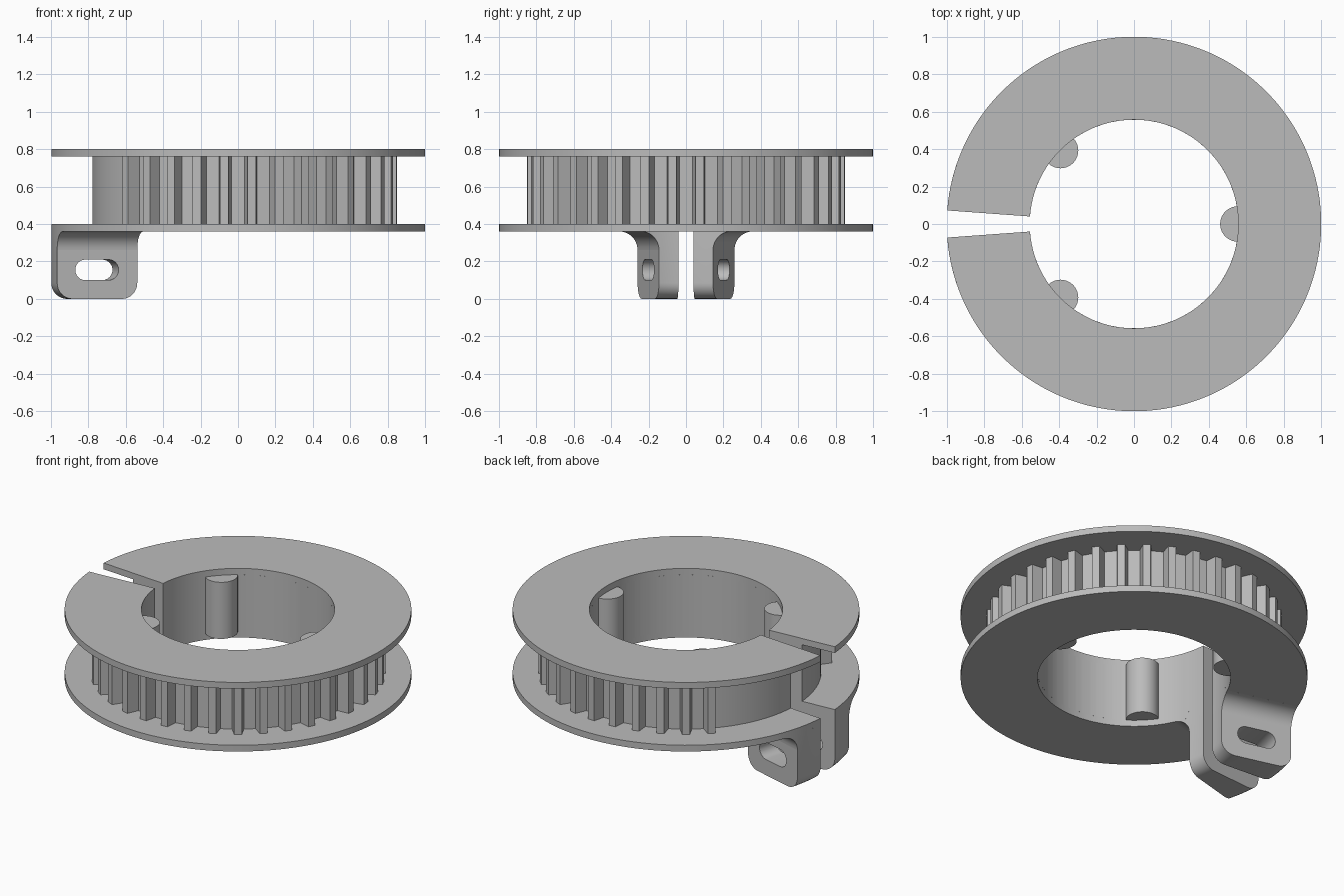
import bpy, bmesh
from math import sin, cos, pi, radians, sqrt

cube = bpy.data.objects.get("Cube")
if cube:
    bpy.data.objects.remove(cube, do_unlink=True)

BORE, RIM, ROOT, TIP = 0.557, 1.0, 0.78, 0.852
SLOT = 4.15          # half angle of the clamp gap, degrees
LUG = 15             # angle of the outer lug face, degrees
FILLET, ROUND = 0.1, 0.085

grey = bpy.data.materials.new("grey_metal")
grey.use_nodes = True
grey.diffuse_color = (0.5, 0.5, 0.5, 1)
grey.node_tree.nodes["Principled BSDF"].inputs["Base Color"].default_value = (0.5, 0.5, 0.5, 1)


def loft(name, stacks):
    """Skin each list of equal-length closed sections and cap its ends."""
    bm = bmesh.new()
    for sections in stacks:
        rings = [[bm.verts.new(p) for p in s] for s in sections]
        for a, b in zip(rings, rings[1:]):
            for i in range(len(a)):
                j = (i + 1) % len(a)
                bm.faces.new((a[i], a[j], b[j], b[i]))
        bm.faces.new(rings[0])
        bm.faces.new(rings[-1][::-1])
    bmesh.ops.recalc_face_normals(bm, faces=bm.faces)
    mesh = bpy.data.meshes.new(name)
    bm.to_mesh(mesh)
    bm.free()
    mesh.materials.append(grey)
    obj = bpy.data.objects.new(name, mesh)
    bpy.context.collection.objects.link(obj)
    return obj


def smooth(obj, angle=25):
    bpy.ops.object.select_all(action='DESELECT')
    bpy.context.view_layer.objects.active = obj
    obj.select_set(True)
    bpy.ops.object.shade_smooth_by_angle(angle=radians(angle))


def split_ring(name, outline, z0, z1):
    """Open ring from (angle, outer radius) pairs."""
    sections = []
    for deg, r in outline:
        c, s = cos(radians(deg)), sin(radians(deg))
        sections.append([(BORE * c, BORE * s, z0), (r * c, r * s, z0),
                         (r * c, r * s, z1), (BORE * c, BORE * s, z1)])
    return loft(name, [sections])


def arc(a, b, steps, r):
    return [(a + (b - a) * i / steps, r) for i in range(steps + 1)]


# Two flanges with the clamp gap on the -x side
end = 180 - SLOT
for name, z in (("lower_flange", 0.36), ("upper_flange", 0.76)):
    smooth(split_ring(name, arc(-end, end, 144, RIM), z, z + 0.04))

# Toothed hub, plain near the gap
teeth = []
for mid in range(-135, 136, 10):
    teeth += [(mid - 2.5, ROOT), (mid - 1.5, TIP), (mid + 1.5, TIP), (mid + 2.5, ROOT)]
hub = arc(-end, -139, 12, ROOT) + teeth + arc(139, end, 12, ROOT)
smooth(split_ring("toothed_hub", hub, 0.4, 0.76), 20)

# Half-round keys inside the bore
for name, deg in (("left_key", 0), ("back_key", 135), ("front_key", 225)):
    a = radians(deg)
    plan = [(0.57, -0.095)] + [(0.555 - 0.095 * sin(pi * i / 16), -0.095 * cos(pi * i / 16))
                               for i in range(17)] + [(0.57, 0.095)]
    smooth(loft(name, [[[(x * cos(a) - y * sin(a), x * sin(a) + y * cos(a), z)
                         for x, y in plan] for z in (0.4, 0.76)]]))

# Clamp lugs: u runs outward along the lug face, s sideways from it
lug_angle = radians(180 - LUG)


def place(u, s, z):
    c, n = cos(lug_angle), sin(lug_angle)
    return (u * c + s * n, u * n - s * c, z)


profile = [(BORE, 0.36)]
for i in range(9):
    t = pi / 2 * i / 8
    profile.append((BORE + ROUND * (1 - cos(t)), ROUND * (1 - sin(t))))
for i in range(9):
    t = pi / 2 * i / 8
    profile.append((RIM - ROUND * (1 - sin(t)), ROUND * (1 - cos(t))))
profile.append((RIM, 0.36))
body = []
for i in range(7):
    phi = radians((LUG - SLOT) * i / 6)
    body.append([place(r * cos(phi), -r * sin(phi), z) for r, z in profile])
lugs = loft("clamp_lugs", [body])

# Slotted bolt hole, square to the lug face
hole = []
for mid, start in ((0.845, -pi / 2), (0.715, pi / 2)):
    for i in range(13):
        t = start + pi * i / 12
        hole.append((mid + 0.055 * cos(t), 0.155 + 0.055 * sin(t)))
cutter = loft("hole_cutter", [[[place(u, s, z) for u, z in hole] for s in (-0.3, 0.1)]])
cutter.hide_render = True
cut = lugs.modifiers.new("hole", 'BOOLEAN')
cut.operation, cut.solver, cut.object = 'DIFFERENCE', 'EXACT', cutter
bpy.context.view_layer.objects.active = lugs
bpy.ops.object.modifier_apply(modifier="hole")
bpy.data.objects.remove(cutter, do_unlink=True)

# Curved webs blending the lugs into the lower flange
web = []
for i in range(11):
    t = pi / 2 * i / 10
    s, z = FILLET * (1 - cos(t)), 0.3599 - FILLET * (1 - sin(t))
    u0, u1 = sqrt(BORE ** 2 - s * s), sqrt(RIM ** 2 - s * s)
    web.append([place(u0, s, z), place(u1, s, z), place(u1, s, 0.36), place(u0, s, 0.36)])
webs = loft("lug_webs", [web])

for obj in (lugs, webs):
    smooth(obj)
    mirror = obj.modifiers.new("other_side", 'MIRROR')
    mirror.use_axis = (False, True, False)
    mirror.use_mirror_merge = False
